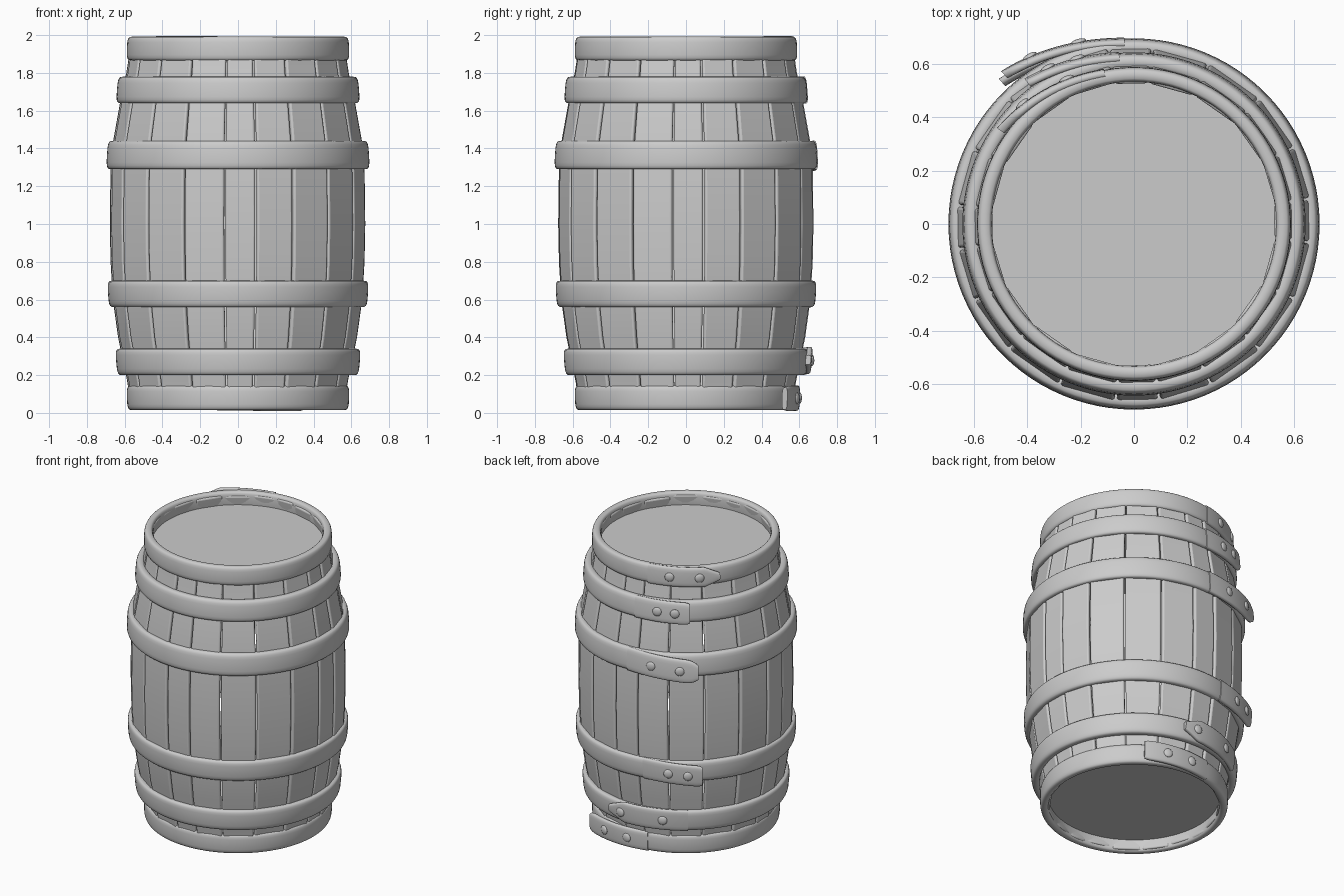
import bpy, bmesh, random
from math import sin, cos, pi, radians, copysign
from mathutils import Matrix, Vector

if "Cube" in bpy.data.objects:
    bpy.data.objects.remove(bpy.data.objects["Cube"])

random.seed(4)


def finish(bm, name, angle=40):
    bmesh.ops.recalc_face_normals(bm, faces=bm.faces)
    me = bpy.data.meshes.new(name)
    bm.to_mesh(me)
    bm.free()
    ob = bpy.data.objects.new(name, me)
    bpy.context.collection.objects.link(ob)
    bpy.ops.object.select_all(action='DESELECT')
    ob.select_set(True)
    bpy.context.view_layer.objects.active = ob
    bpy.ops.object.shade_smooth_by_angle(angle=radians(angle))
    return ob


def skin(bm, rings, closed):
    """Join rings of points with quads; cap the ends or close the loop."""
    vr = [[bm.verts.new(p) for p in ring] for ring in rings]
    n = len(vr[0])
    for i in range(len(vr) - (0 if closed else 1)):
        a, b = vr[i], vr[(i + 1) % len(vr)]
        for j in range(n):
            k = (j + 1) % n
            bm.faces.new((a[j], a[k], b[k], b[j]))
    if not closed:
        bm.faces.new(vr[0])
        bm.faces.new(vr[-1])


def section(angle, r, z, thick, height, slope, n=20, power=3.6):
    """Softly squared band section; r is its outer radius."""
    pts = []
    for i in range(n):
        t = 2 * pi * i / n
        u = copysign(abs(cos(t)) ** (2 / power), cos(t)) * thick / 2
        v = copysign(abs(sin(t)) ** (2 / power), sin(t)) * height / 2
        rr = r - thick / 2 + u + slope * v
        pts.append((rr * cos(angle), rr * sin(angle), z + v))
    return pts


# Staves: same five uneven widths repeated in each quarter
profile = [(0.03, .566), (.17, .588), (.4, .636), (.6, .664), (.8, .676), (1, .68),
           (1.3, .676), (1.44, .662), (1.64, .626), (1.8, .592), (1.97, .566)]
seams = [-45.0, -25.0, -6.0, 8.2, 25.6]
angles = [q * 90 + s for q in range(4) for s in seams] + [315.0]
bm = bmesh.new()
for a0, a1 in zip(angles, angles[1:]):
    a0, a1 = radians(a0 + .35), radians(a1 - .35)
    jit = random.uniform(-.003, .003)
    end = random.uniform(-.006, .006)
    rings = []
    for z, r in profile:
        ro, ri = r + jit, r + jit - .036
        z += end if z in (.03, 1.97) else 0
        rings.append([(rr * cos(a), rr * sin(a), z)
                      for rr, a in ((ro, a0), (ro, a1), (ri, a1), (ri, a0))])
    skin(bm, rings, False)
staves = finish(bm, "staves")
bev = staves.modifiers.new("soft_edges", 'BEVEL')
bev.width, bev.segments, bev.limit_method = .012, 3, 'ANGLE'
bev.angle_limit = radians(40)

# Heads: recessed round boards at both ends
for name, z in (("bottom_head", .11), ("top_head", 1.89)):
    bm = bmesh.new()
    bmesh.ops.create_cone(bm, cap_ends=True, segments=64, radius1=.55, radius2=.55,
                          depth=.03, matrix=Matrix.Translation((0, 0, z)))
    finish(bm, name)

# Hoops: z low, z high, outer radius, slope, then the strap end:
# tip angle, direction, lift, droop, rivet angles, tip shape
hoops = [
    ("bottom_hoop", .015, .145, .588, .03, 56, -1, .055, -.004, (87, 70), "square"),
    ("lower_hoop", .20, .34, .645, .08, 79, -1, .025, .01, (112, 87), "point"),
    ("low_bulge_hoop", .56, .70, .688, .06, 133, 1, .05, -.015, (116, 126), "square"),
    ("high_bulge_hoop", 1.29, 1.44, .694, -.06, 131, 1, .06, -.025, (107, 122), "round"),
    ("upper_hoop", 1.64, 1.78, .641, -.08, 127, 1, .035, 0, (109, 119), "square"),
    ("top_hoop", 1.865, 1.992, .588, -.03, 145, 1, .035, .002, (115, 133), "point"),
]
for name, z0, z1, r, slope, tip, d, lift, droop, rivets, shape in hoops:
    zc, h = (z0 + z1) / 2, z1 - z0
    bm = bmesh.new()
    skin(bm, [section(2 * pi * i / 96, r, zc, .055, h, slope) for i in range(96)], True)
    finish(bm, name, 60)

    # Overlapping strap end peeling away from the hoop
    start = rivets[0] - 14 * d
    off = lambda t: .004 + lift * t ** 1.4
    bm = bmesh.new()
    rings, n = [], 24
    for i in range(n + 1):
        t = i / n
        e = max(0, (t - .8) / .2)
        k = {"square": 1 - .12 * e ** 6, "point": 1 - .65 * e,
             "round": 1 - .4 * e ** 3}[shape]
        rings.append(section(radians(start + (tip - start) * t), r + off(t),
                             zc + droop * t, .034, (h + .004) * k, slope))
    skin(bm, rings, False)
    finish(bm, name + "_strap_end", 50)

    # Rivets on the strap end
    bm = bmesh.new()
    for ra in rivets:
        t = (ra - start) / (tip - start)
        a, rr = radians(ra), r + off(t)
        pos = Vector((rr * cos(a), rr * sin(a), zc + droop * t))
        m = Matrix.Translation(pos) @ Matrix.Rotation(a, 4, 'Z') @ Matrix.Diagonal((.012, .03, .03, 1))
        bmesh.ops.create_uvsphere(bm, u_segments=16, v_segments=10, radius=1, matrix=m)
    finish(bm, name + "_rivets", 60)
